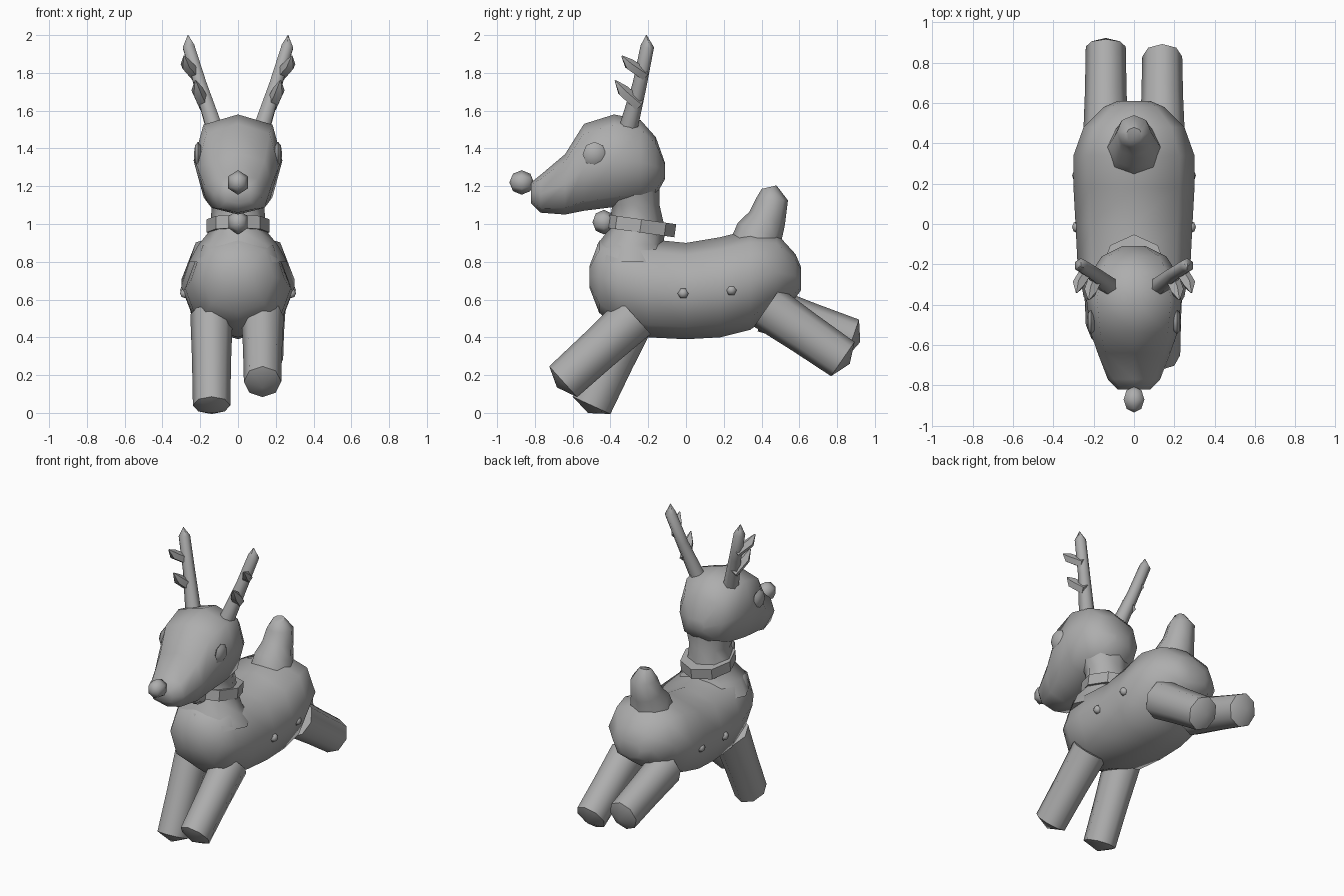
import bpy, bmesh, math
from mathutils import Vector, Matrix

cube = bpy.data.objects.get("Cube")
if cube:
    bpy.data.objects.remove(cube, do_unlink=True)

grey = bpy.data.materials.new("plain grey")
grey.use_nodes = True
grey.diffuse_color = (0.42, 0.42, 0.42, 1)
grey.node_tree.nodes["Principled BSDF"].inputs["Base Color"].default_value = (0.42, 0.42, 0.42, 1)


def finish(name, bm, angle=60):
    bmesh.ops.recalc_face_normals(bm, faces=bm.faces)
    mesh = bpy.data.meshes.new(name)
    bm.to_mesh(mesh)
    bm.free()
    obj = bpy.data.objects.new(name, mesh)
    bpy.context.collection.objects.link(obj)
    mesh.materials.append(grey)
    bpy.ops.object.select_all(action='DESELECT')
    obj.select_set(True)
    bpy.context.view_layer.objects.active = obj
    bpy.ops.object.shade_smooth_by_angle(angle=math.radians(angle))
    return obj


def loft(name, rings, sides=8, power=1.0, angle=60):
    """Skin rings given as (centre, first radius vector, second radius vector)."""
    def soft(t):
        return math.copysign(abs(t) ** power, t) if abs(t) > 1e-6 else 0.0
    bm = bmesh.new()
    loops = []
    for c, u, v in rings:
        turns = [2 * math.pi * i / sides for i in range(sides)]
        loops.append([bm.verts.new(c + u * soft(math.sin(a)) + v * soft(math.cos(a))) for a in turns])
    for a, b in zip(loops, loops[1:]):
        for i in range(sides):
            j = (i + 1) % sides
            bm.faces.new((a[i], a[j], b[j], b[i]))
    bm.faces.new(loops[0])
    bm.faces.new(loops[-1])
    bmesh.ops.remove_doubles(bm, verts=bm.verts, dist=0.002)
    return finish(name, bm, angle)


def along_y(name, stations, power):
    """Stations are (y, bottom, top, half width)."""
    loft(name, [(Vector((0, y, (lo + hi) / 2)), Vector((w, 0, 0)), Vector((0, 0, (hi - lo) / 2)))
                for y, lo, hi, w in stations], 8, power)


def tube(name, points, radii, sides=8, squash=1.0, angle=60):
    pts = [Vector(p) for p in points]
    rings = []
    for i, p in enumerate(pts):
        d = (pts[min(i + 1, len(pts) - 1)] - pts[max(i - 1, 0)]).normalized()
        v = d.cross(Vector((1, 0, 0))).normalized()
        rings.append((p, v.cross(d) * radii[i] * squash, v * radii[i]))
    loft(name, rings, sides, 1.0, angle)


def ball(name, centre, scale, segs, rings, axis, angle=60):
    bm = bmesh.new()
    bmesh.ops.create_uvsphere(bm, u_segments=segs, v_segments=rings, radius=1)
    turn = Vector((0, 0, 1)).rotation_difference(Vector(axis)).to_matrix().to_4x4()
    bmesh.ops.transform(bm, verts=bm.verts, matrix=Matrix.Translation(centre)
                        @ Matrix.Diagonal((*scale, 1)) @ turn)
    finish(name, bm, angle)


# Torso
along_y("body", [(-0.51, 0.66, 0.78, 0.07), (-0.46, 0.53, 0.91, 0.19), (-0.36, 0.45, 0.95, 0.25),
                 (-0.2, 0.40, 0.92, 0.28), (0.0, 0.39, 0.90, 0.29), (0.18, 0.40, 0.93, 0.3),
                 (0.34, 0.44, 0.97, 0.3), (0.48, 0.54, 0.95, 0.25), (0.58, 0.61, 0.84, 0.15),
                 (0.61, 0.65, 0.77, 0.08)], 0.85)

# Neck: (y front, y back, z, half width)
loft("neck", [(Vector((0, (f + b) / 2, z)), Vector((w, 0, 0)), Vector((0, (b - f) / 2, 0)))
              for f, b, z, w in [(-0.49, -0.06, 0.8, 0.26), (-0.47, -0.12, 0.89, 0.21),
                                 (-0.41, -0.11, 0.97, 0.145), (-0.39, -0.14, 1.1, 0.14),
                                 (-0.42, -0.14, 1.2, 0.18)]])

# Head with tapering muzzle
along_y("head", [(-0.11, 1.24, 1.32, 0.06), (-0.16, 1.15, 1.46, 0.16), (-0.24, 1.11, 1.55, 0.21),
                 (-0.38, 1.09, 1.58, 0.235), (-0.54, 1.07, 1.53, 0.215), (-0.64, 1.05, 1.37, 0.18),
                 (-0.77, 1.06, 1.26, 0.13), (-0.82, 1.11, 1.22, 0.08)], 0.72)
ball("nose", (0, -0.87, 1.22), (0.06, 0.065, 0.065), 6, 4, (0, 1, 0), 80)

# Legs: (hip, foot)
legs = {
    "left_front_leg": ((0.13, -0.27, 0.51), (0.13, -0.65, 0.165)),
    "right_front_leg": ((-0.14, -0.28, 0.52), (-0.14, -0.5, 0.04)),
    "left_back_leg": ((0.14, 0.43, 0.56), (0.14, 0.83, 0.285)),
    "right_back_leg": ((-0.14, 0.42, 0.55), (-0.14, 0.88, 0.39)),
}
for name, (hip, foot) in legs.items():
    hip, foot = Vector(hip), Vector(foot)
    toe = foot + (foot - hip).normalized() * 0.045
    tube(name, [hip, hip.lerp(foot, 0.5), foot, toe], [0.125, 0.115, 0.11, 0.0005], 8, 0.9)

# Tail
tube("tail", [(0, 0.37, 0.88), (0, 0.39, 0.96), (0, 0.43, 1.03), (0, 0.455, 1.13), (0, 0.44, 1.195)],
     [0.14, 0.125, 0.1, 0.085, 0.04], 8)

# Collar band, tilted down toward the back
tilt = Matrix.Rotation(math.radians(-8), 3, 'X')
loft("collar", [(Vector((0, -0.24, 0.99)) + tilt @ Vector((0, 0, h)), tilt @ Vector((r * 0.9, 0, 0)),
                 tilt @ Vector((0, r, 0)))
                for h, r in [(-0.035, 0.14), (-0.035, 0.185), (0.035, 0.185), (0.035, 0.14)]], 8, 1.0, 40)
ball("collar_bell", (0, -0.435, 1.01), (0.058, 0.06, 0.065), 6, 4, (0, 1, 0), 80)

# Mirrored details
for side, s in (("left", 1), ("right", -1)):
    ball(side + "_eye", (s * 0.212, -0.485, 1.37), (0.022, 0.062, 0.065), 8, 4, (1, 0, 0))
    for spot, y, z in (("front", -0.015, 0.633), ("back", 0.24, 0.65)):
        ball(f"{side}_{spot}_button", (s * 0.281, y, z), (0.026, 0.03, 0.03), 6, 4, (1, 0, 0), 80)
    tube(side + "_antler", [(s * 0.12, -0.31, 1.49), (s * 0.2, -0.245, 1.74),
                            (s * 0.262, -0.205, 1.94), (s * 0.265, -0.21, 2.0)],
         [0.05, 0.038, 0.036, 0.002], 6, 1.0)
    tube(side + "_lower_tine", [(s * 0.18, -0.25, 1.63), (s * 0.215, -0.335, 1.705),
                                (s * 0.225, -0.375, 1.76)], [0.036, 0.034, 0.004], 5)
    tube(side + "_upper_tine", [(s * 0.225, -0.22, 1.79), (s * 0.275, -0.3, 1.845),
                                (s * 0.285, -0.34, 1.89)], [0.033, 0.032, 0.004], 5)
